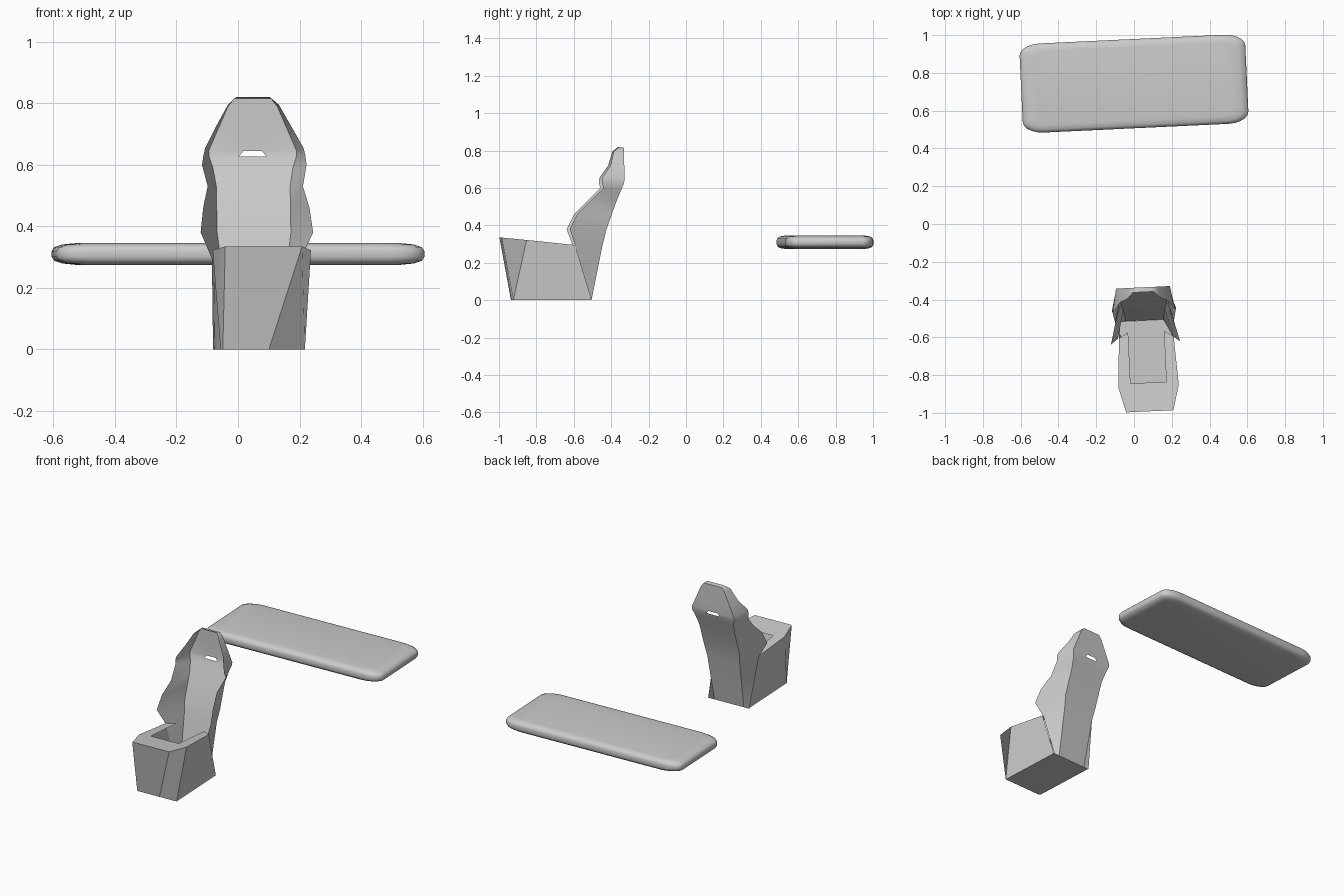
import bpy, bmesh
from math import sin, cos, pi, radians
from mathutils import Matrix

if "Cube" in bpy.data.objects:
    bpy.data.objects.remove(bpy.data.objects["Cube"])

TURN = radians(2.7)


def make(name, verts, faces, origin, angle):
    mesh = bpy.data.meshes.new(name)
    mesh.from_pydata(verts, [], faces)
    bm = bmesh.new()
    bm.from_mesh(mesh)
    bmesh.ops.recalc_face_normals(bm, faces=bm.faces)
    bmesh.ops.transform(bm, matrix=Matrix.Rotation(TURN, 4, 'Z'), verts=bm.verts)
    bm.to_mesh(mesh)
    bm.free()
    obj = bpy.data.objects.new(name, mesh)
    obj.location = origin
    bpy.context.collection.objects.link(obj)
    bpy.ops.object.select_all(action='DESELECT')
    obj.select_set(True)
    bpy.context.view_layer.objects.active = obj
    bpy.ops.object.shade_smooth_by_angle(angle=radians(angle))
    return obj


# Rounded bench slab: stacked rounded rectangles
def rounded_ring(hx, hy, rx, ry, z, n=5):
    pts = []
    for q, (sx, sy) in enumerate([(1, 1), (-1, 1), (-1, -1), (1, -1)]):
        for i in range(n + 1):
            a = pi / 2 * (q + i / n)
            pts.append((sx * (hx - rx) + rx * cos(a), sy * (hy - ry) + ry * sin(a), z))
    return pts


# (x inset, y inset, z)
half = [(0.075, 0.04, 0.035), (0.035, 0.016, 0.031), (0.008, 0.004, 0.022), (0.0, 0.0, 0.01)]
layers = [(a, b, -z) for a, b, z in half] + half[::-1]
verts, faces = [], []
for ix, iy, z in layers:
    verts += rounded_ring(0.598 - ix, 0.236 - iy, 0.11 - ix * 0.5, 0.06 - iy * 0.5, z)
n = len(verts) // len(layers)
for r in range(len(layers) - 1):
    for i in range(n):
        j = (i + 1) % n
        faces.append((r * n + i, r * n + j, (r + 1) * n + j, (r + 1) * n + i))
faces += [tuple(range(n))[::-1], tuple(range(len(verts) - n, len(verts)))]
make("bench_slab", verts, faces, (0, 0.743, 0.31), 50)

# Seat, in local coordinates around its own pivot
PIVOT_Y = -0.6
SEAT_ORIGIN = (0.065, PIVOT_Y, 0)


def local(points):
    return [(x, y - PIVOT_Y, z) for x, y, z in points]


# Seat base: outer walls, floor and flat rim around the open well
top = [(-0.145, -0.60, 0.295), (-0.16, -0.86, 0.322), (-0.125, -0.992, 0.335),
       (0.125, -0.992, 0.335), (0.16, -0.86, 0.322), (0.145, -0.60, 0.295)]
floor = [(-0.137, -0.51, 0), (-0.137, -0.92, 0), (-0.13, -0.93, 0),
         (0.02, -0.93, 0), (0.137, -0.93, 0), (0.137, -0.51, 0)]
well = [(-0.095, -0.57, 0.292), (-0.095, -0.84, 0.32), (-0.095, -0.84, 0.32),
        (0.095, -0.84, 0.32), (0.095, -0.84, 0.32), (0.095, -0.57, 0.292)]
faces = [tuple(range(6, 12))]
for i in range(5):
    faces.append((i, i + 1, i + 7, i + 6))
    if i in (1, 3):
        k = 13 if i == 1 else 15
        faces.append((i, i + 1, k))
    else:
        a = {0: (13, 12), 2: (15, 13), 4: (17, 15)}[i]
        faces.append((i, i + 1) + a)
make("seat_base", local(top + floor + well), faces, SEAT_ORIGIN, 35)

# Seat back shell: (edge z, edge half width, edge y, panel z, panel half width, panel y, slot half width)
rows = [
    (0.000, 0.137, -0.510, 0.000, 0.100, -0.510, 0.045),
    (0.295, 0.145, -0.600, 0.300, 0.110, -0.450, 0.045),
    (0.380, 0.183, -0.630, 0.380, 0.120, -0.430, 0.045),
    (0.460, 0.173, -0.590, 0.460, 0.120, -0.402, 0.045),
    (0.530, 0.155, -0.520, 0.530, 0.120, -0.377, 0.045),
    (0.600, 0.170, -0.450, 0.590, 0.130, -0.352, 0.045),
    (0.630, 0.166, -0.458, 0.627, 0.142, -0.338, 0.045),
    (0.655, 0.160, -0.455, 0.645, 0.143, -0.335, 0.030),
    (0.720, 0.125, -0.410, 0.710, 0.115, -0.335, 0.035),
    (0.795, 0.083, -0.390, 0.790, 0.080, -0.335, 0.035),
    (0.820, 0.055, -0.360, 0.815, 0.060, -0.335, 0.030),
]
verts, faces = [], []
for ez, ew, ey, pz, pw, py, sw in rows:
    side = [(ew, ey, ez), (pw, py, pz), (sw, py, pz)]
    verts += [(-x, y, z) for x, y, z in side] + side[::-1]
for r in range(len(rows) - 1):
    for c in range(5):
        if (r, c) == (6, 2):
            continue  # open slot below the headrest
        a = r * 6 + c
        faces.append((a, a + 1, a + 7, a + 6))
last = (len(rows) - 1) * 6
faces.append(tuple(range(last, last + 6)))
make("seat_back", local(verts), faces, (0.06, PIVOT_Y, 0), 60)
